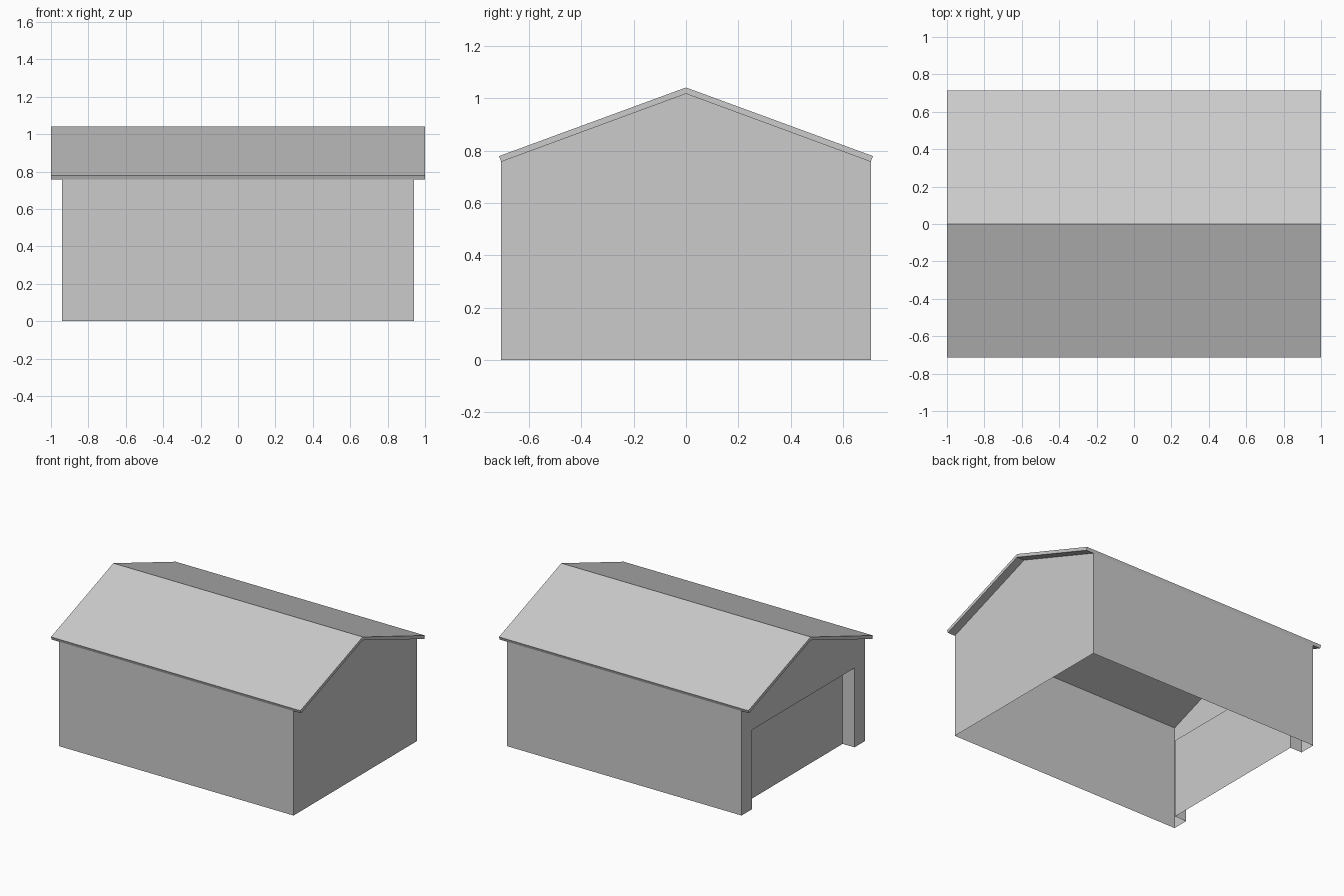
import bpy
import bmesh
from mathutils import Vector

cube = bpy.data.objects.get("Cube")
if cube:
    bpy.data.objects.remove(cube, do_unlink=True)

grey = bpy.data.materials.new("plain_grey")
grey.use_nodes = True
colour = (0.6, 0.6, 0.6, 1)
grey.diffuse_color = colour
grey.node_tree.nodes["Principled BSDF"].inputs["Base Color"].default_value = colour

# Main sizes
WALL_X, WALL_Y = 0.94, 0.706
EAVE, RIDGE = 0.757, 1.017
DOOR_Y, DOOR_TOP, DOOR_DEPTH = 0.588, 0.575, 0.095
ROOF_X = 1.0


def build(name, faces, centre, outward=True):
    """Make a mesh of flat faces that point away from, or towards, a centre."""
    bm = bmesh.new()
    for points in faces:
        face = bm.faces.new([bm.verts.new(p) for p in points])
        face.normal_update()
        away = face.normal.dot(face.calc_center_median() - Vector(centre)) > 0
        if away != outward:
            face.normal_flip()
    bmesh.ops.remove_doubles(bm, verts=bm.verts, dist=0.0005)
    mesh = bpy.data.meshes.new(name)
    bm.to_mesh(mesh)
    bm.free()
    mesh.materials.append(grey)
    obj = bpy.data.objects.new(name, mesh)
    bpy.context.collection.objects.link(obj)
    return obj


def at_x(x, profile):
    return [(x, y, z) for y, z in profile]


def sweep(profile, x0, x1):
    """Faces joining each profile edge at x0 to the same edge at x1."""
    return [[(x0, *a), (x1, *a), (x1, *b), (x0, *b)]
            for a, b in zip(profile, profile[1:])]


# Walls: two long sides, a plain gable and a gable with a doorway
gable_top = [(WALL_Y, 0), (WALL_Y, EAVE), (0, RIDGE), (-WALL_Y, EAVE), (-WALL_Y, 0)]
doorway = [(-DOOR_Y, 0), (-DOOR_Y, DOOR_TOP), (DOOR_Y, DOOR_TOP), (DOOR_Y, 0)]
sides = [s for s in (sweep(gable_top[:2], -WALL_X, WALL_X)
                     + sweep(gable_top[3:], -WALL_X, WALL_X))]
build("walls", sides + [at_x(WALL_X, gable_top),
                        at_x(-WALL_X, gable_top + doorway)], (0, 0, 0.4))

# Recessed door with its jambs and lintel
door_x = -WALL_X + DOOR_DEPTH
build("recessed_door", sweep(doorway, -WALL_X, door_x) + [at_x(door_x, doorway)],
      (-WALL_X, 0, DOOR_TOP / 2), outward=False)

# Pitched roof slab with square-cut eaves
half_roof = [(0, RIDGE), (WALL_Y, EAVE), (WALL_Y + 0.008, EAVE + 0.022), (0, RIDGE + 0.024)]
roof_faces = []
for side in (1, -1):
    half = [(y * side, z) for y, z in half_roof]
    roof_faces += sweep(half, -ROOF_X, ROOF_X)
    roof_faces += [at_x(x, half) for x in (-ROOF_X, ROOF_X)]
roof = build("roof", roof_faces, (0, 0, 0.9))

# Make the closed roof slab face outwards all round
bm = bmesh.new()
bm.from_mesh(roof.data)
bmesh.ops.recalc_face_normals(bm, faces=bm.faces)
bm.to_mesh(roof.data)
bm.free()
